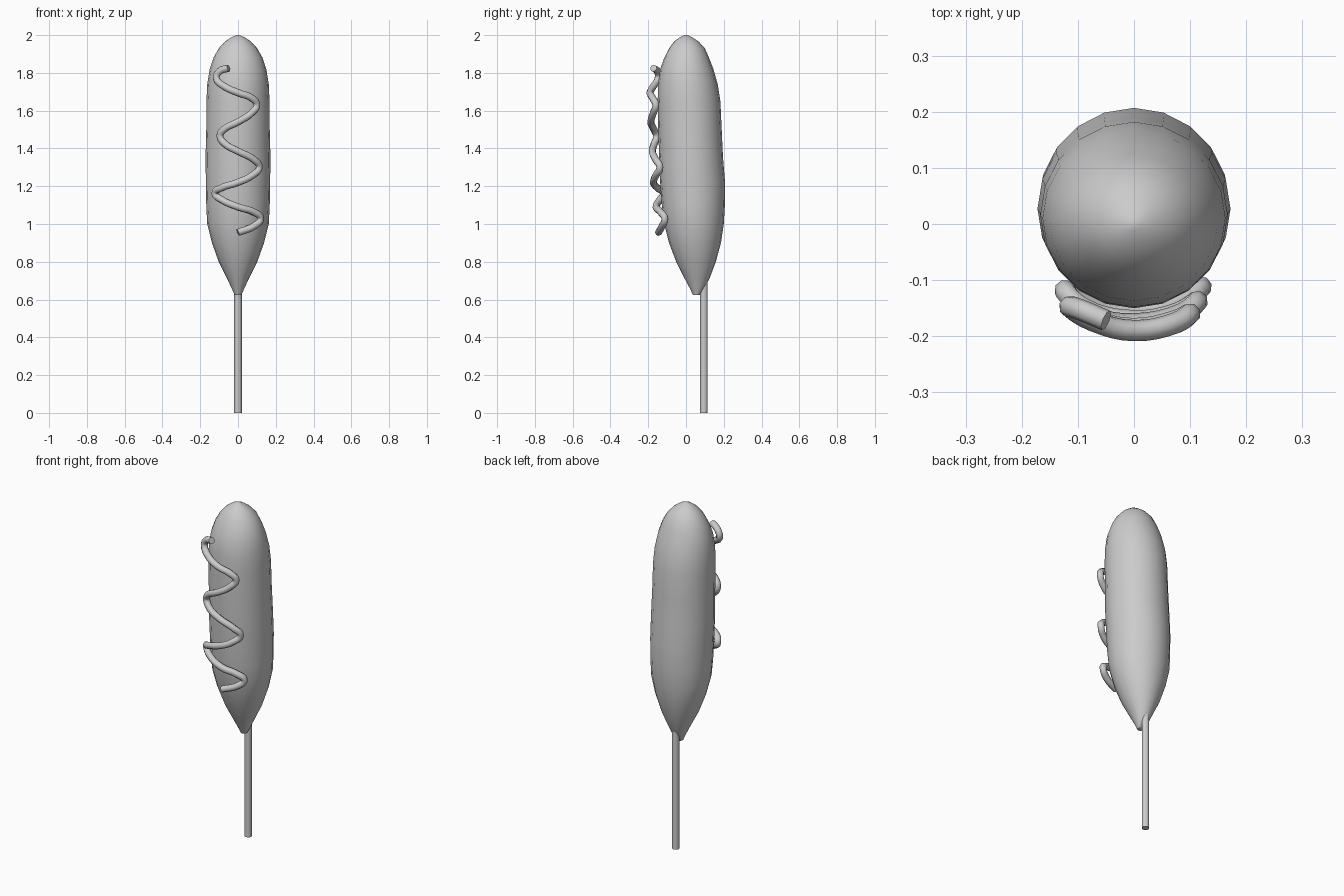
import bpy, bmesh, math

if "Cube" in bpy.data.objects:
    bpy.data.objects.remove(bpy.data.objects["Cube"])

grey = bpy.data.materials.new("plain grey")
grey.diffuse_color = (0.6, 0.6, 0.6, 1)
grey.use_nodes = True
grey.node_tree.nodes["Principled BSDF"].inputs["Base Color"].default_value = grey.diffuse_color


def finish(obj, angle):
    obj.data.materials.clear()
    obj.data.materials.append(grey)
    bpy.ops.object.select_all(action='DESELECT')
    obj.select_set(True)
    bpy.context.view_layer.objects.active = obj
    bpy.ops.object.shade_smooth_by_angle(angle=math.radians(angle))


def loft(name, rings, sides, angle):
    """Closed skin through rings of (z, half width x, front y, back y)."""
    bm = bmesh.new()
    loops = []
    for z, rx, y0, y1 in rings:
        cy, ry = (y0 + y1) / 2, (y1 - y0) / 2
        loops.append([bm.verts.new((rx * math.cos(2 * math.pi * i / sides),
                                    cy + ry * math.sin(2 * math.pi * i / sides), z))
                      for i in range(sides)])
    for a, b in zip(loops, loops[1:]):
        for i in range(sides):
            j = (i + 1) % sides
            bm.faces.new((a[i], a[j], b[j], b[i]))
    bm.faces.new(loops[0][::-1])
    bm.faces.new(loops[-1])
    bmesh.ops.recalc_face_normals(bm, faces=bm.faces)
    me = bpy.data.meshes.new(name)
    bm.to_mesh(me)
    bm.free()
    obj = bpy.data.objects.new(name, me)
    bpy.context.collection.objects.link(obj)
    finish(obj, angle)
    return obj


# Battered sausage: slightly bowed, tapering down to the stick
loft("batter", [
    (0.625, 0.018, 0.037, 0.075), (0.66, 0.034, 0.02, 0.1),
    (0.72, 0.062, -0.012, 0.128), (0.80, 0.102, -0.052, 0.158),
    (0.90, 0.138, -0.09, 0.185), (1.00, 0.163, -0.115, 0.2),
    (1.10, 0.168, -0.128, 0.206), (1.22, 0.17, -0.137, 0.207),
    (1.35, 0.172, -0.142, 0.196), (1.50, 0.168, -0.147, 0.189),
    (1.65, 0.167, -0.15, 0.182), (1.74, 0.163, -0.148, 0.168),
    (1.82, 0.15, -0.137, 0.145), (1.88, 0.13, -0.115, 0.122),
    (1.93, 0.102, -0.09, 0.1), (1.965, 0.07, -0.064, 0.068),
    (1.988, 0.036, -0.034, 0.034), (1.998, 0.013, -0.012, 0.012),
    (2.0, 0.004, -0.004, 0.004)], 20, 60)

# Stick
loft("stick", [(0, 0.02, 0.075, 0.115), (0.9, 0.02, 0.075, 0.115)], 12, 40)

# Sauce squiggle on the front
path = [(-0.05, -0.172, 1.825), (-0.098, -0.152, 1.808), (-0.115, -0.148, 1.772),
        (-0.075, -0.172, 1.73), (0.0, -0.19, 1.695), (0.075, -0.176, 1.665),
        (0.1, -0.16, 1.63), (0.075, -0.172, 1.59), (0.0, -0.186, 1.54),
        (-0.075, -0.17, 1.5), (-0.095, -0.156, 1.465), (-0.07, -0.168, 1.425),
        (0.0, -0.178, 1.385), (0.085, -0.16, 1.34), (0.113, -0.138, 1.3),
        (0.08, -0.158, 1.26), (0.0, -0.172, 1.22), (-0.09, -0.15, 1.19),
        (-0.123, -0.118, 1.162), (-0.09, -0.138, 1.13), (0.0, -0.158, 1.09),
        (0.09, -0.132, 1.06), (0.12, -0.112, 1.028), (0.09, -0.125, 0.992),
        (0.0, -0.146, 0.955)]
cu = bpy.data.curves.new("sauce_squiggle", 'CURVE')
cu.dimensions = '3D'
cu.bevel_depth = 0.019
cu.bevel_resolution = 2
cu.resolution_u = 4
cu.use_fill_caps = True
sp = cu.splines.new('BEZIER')
sp.bezier_points.add(len(path) - 1)
for bp, co in zip(sp.bezier_points, path):
    bp.co = co
    bp.handle_left_type = bp.handle_right_type = 'AUTO'
sauce = bpy.data.objects.new("sauce_squiggle", cu)
bpy.context.collection.objects.link(sauce)
bpy.ops.object.select_all(action='DESELECT')
sauce.select_set(True)
bpy.context.view_layer.objects.active = sauce
bpy.ops.object.convert(target='MESH')
finish(bpy.context.view_layer.objects.active, 60)
